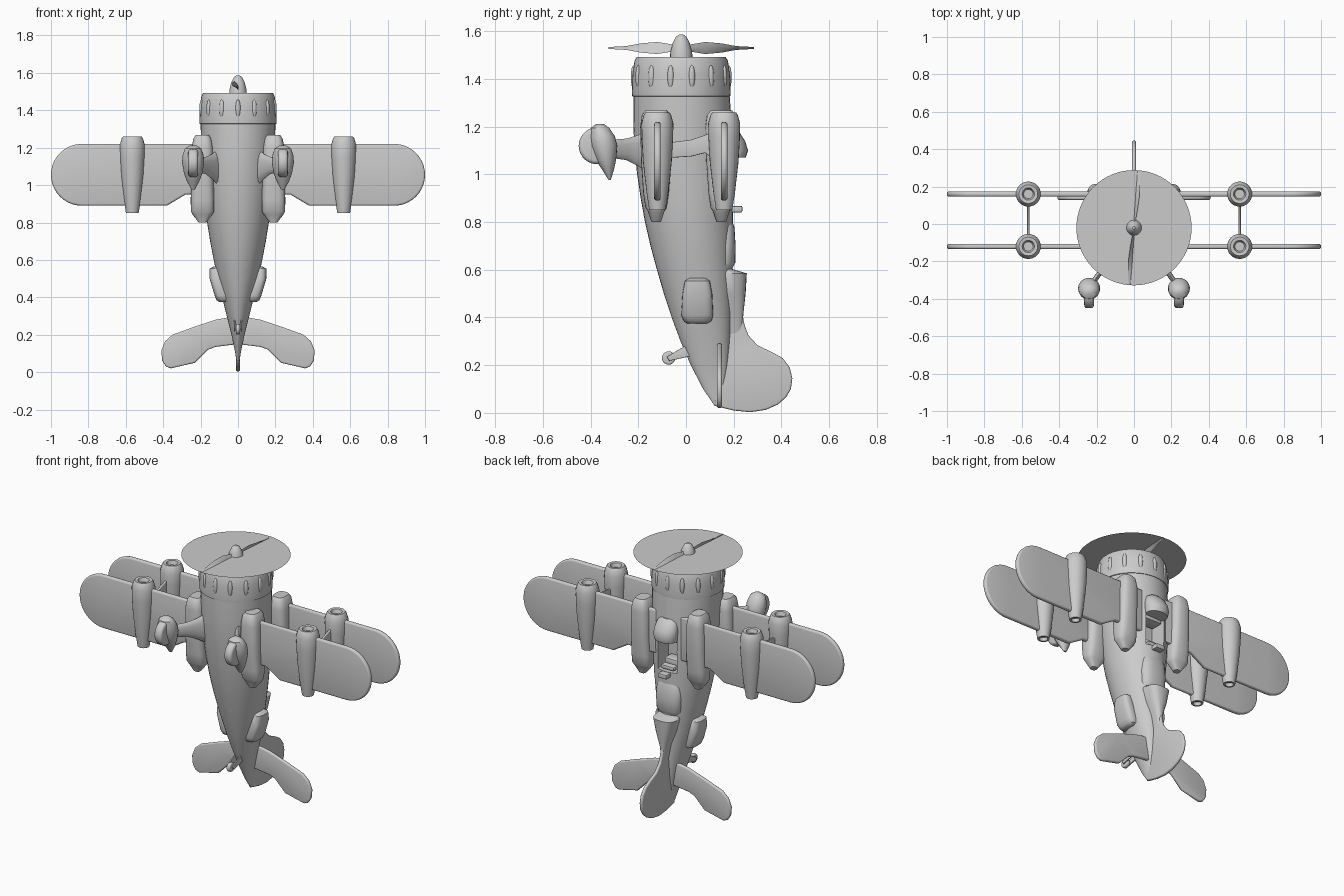
import bpy, bmesh, math
from math import sin, cos, pi, radians
from mathutils import Vector

if "Cube" in bpy.data.objects:
    bpy.data.objects.remove(bpy.data.objects["Cube"])

grey = bpy.data.materials.new("light_grey")
grey.diffuse_color = (0.6, 0.6, 0.6, 1)
grey.use_nodes = True
grey.node_tree.nodes["Principled BSDF"].inputs["Base Color"].default_value = grey.diffuse_color
CY = -0.02  # engine axis


def finish(name, bm, angle=40, fix=True):
    if fix:
        bmesh.ops.recalc_face_normals(bm, faces=bm.faces)
    me = bpy.data.meshes.new(name)
    bm.to_mesh(me)
    bm.free()
    me.materials.append(grey)
    ob = bpy.data.objects.new(name, me)
    bpy.context.collection.objects.link(ob)
    shade(ob, angle)
    return ob


def shade(ob, angle=40):
    bpy.ops.object.select_all(action='DESELECT')
    ob.select_set(True)
    bpy.context.view_layer.objects.active = ob
    bpy.ops.object.shade_smooth_by_angle(angle=radians(angle))


def skin(name, rings, angle=40):
    """Bridge a list of point rings and cap both ends."""
    bm = bmesh.new()
    vs = [[bm.verts.new(p) for p in r] for r in rings]
    n = len(vs[0])
    for a, b in zip(vs, vs[1:]):
        for i in range(n):
            j = (i + 1) % n
            bm.faces.new((a[i], a[j], b[j], b[i]))
    bm.faces.new(vs[0])
    bm.faces.new(vs[-1])
    return finish(name, bm, angle)


def hull(name, stations, n=32, power=2.0, angle=40):
    """Stations: z, front y, back y, centre x, half width."""
    rings = []
    for z, y0, y1, xc, rx in stations:
        ring = []
        for i in range(n):
            a = 2 * pi * i / n
            c, s = cos(a), sin(a)
            px = math.copysign(abs(c) ** (2 / power), c)
            py = math.copysign(abs(s) ** (2 / power), s)
            ring.append((xc + rx * px, (y0 + y1) / 2 + (y1 - y0) / 2 * py, z))
        rings.append(ring)
    return skin(name, rings, angle)


def lathe(name, profile, x, y, n=32, angle=35):
    return hull(name, [(z, y - r, y + r, x, r) for r, z in profile], n, 2, angle)


def plate(name, pts, plane, at, thick, bevel):
    """Flat outline in the xz or yz plane with rounded rim."""
    bm = bmesh.new()
    place = (lambda p, d: (p[0], at + d, p[1])) if plane == 'xz' else (lambda p, d: (at + d, p[0], p[1]))
    f = bm.faces.new([bm.verts.new(place(p, -thick / 2)) for p in pts])
    ext = bmesh.ops.extrude_face_region(bm, geom=[f])
    shift = (0, thick, 0) if plane == 'xz' else (thick, 0, 0)
    bmesh.ops.translate(bm, vec=shift, verts=[v for v in ext['geom'] if isinstance(v, bmesh.types.BMVert)])
    bmesh.ops.recalc_face_normals(bm, faces=bm.faces)
    caps = [f for f in bm.faces if len(f.verts) == len(pts)]
    rim = list({e for f in caps for e in f.edges})
    bmesh.ops.bevel(bm, geom=rim, offset=bevel, segments=3, profile=0.5, affect='EDGES', clamp_overlap=True)
    return finish(name, bm, 50)


def box(name, lo, hi, bevel=0.0):
    bm = bmesh.new()
    bmesh.ops.create_cube(bm, size=1)
    for v in bm.verts:
        v.co = [(a + b) / 2 + c * (b - a) for a, b, c in zip(lo, hi, v.co)]
    if bevel:
        bmesh.ops.bevel(bm, geom=bm.edges[:], offset=bevel, segments=2, profile=0.5, affect='EDGES')
    return finish(name, bm)


# fuselage with open cockpit
fuselage = hull("fuselage", [
    (z, a, b, 0, r) for z, a, b, r in (
        (1.33, -.22, .183, .2), (1.2, -.221, .193, .197), (1.1, -.215, .196, .192), (1.0, -.205, .197, .185),
        (.9, -.19, .197, .177), (.8, -.172, .197, .165), (.7, -.149, .196, .149), (.6, -.122, .195, .13),
        (.5, -.093, .193, .109), (.4, -.06, .19, .085), (.3, -.023, .184, .06), (.2, .02, .175, .035),
        (.1, .072, .16, .014), (.03, .12, .145, .005))], 40)
cutter = box("cockpit_cutter", (-.065, .08, .87), (.065, .4, 1.1))
cutter.hide_render = True
cut = fuselage.modifiers.new("cockpit", 'BOOLEAN')
cut.object = cutter
cut.solver = 'EXACT'
bpy.context.view_layer.objects.active = fuselage
bpy.ops.object.modifier_apply(modifier=cut.name)
bpy.data.objects.remove(cutter)
shade(fuselage)

# cockpit fittings, windscreen and rear deck
box("seat_base", (-.045, .08, .89), (.045, .15, .93), .008)
box("seat_back", (-.045, .08, .875), (.045, .185, .9), .008)
box("instrument_panel", (-.06, .09, 1.05), (.06, .17, 1.09), .005)
box("headrest", (-.03, .18, .84), (.03, .236, .868), .006)
hull("windscreen", [(z, .14, b, 0, r) for z, b, r in (
    (1.07, .25, .07), (1.1, .26, .074), (1.14, .248, .073), (1.18, .222, .062), (1.2, .2, .04))], 24)
hull("rear_deck", [(z, .1, b, 0, r) for z, b, r in (
    (.81, .19, .055), (.78, .203, .08), (.7, .208, .085), (.63, .207, .08), (.6, .19, .07))], 24, 2.6)
hull("tail_hump", [(z, .1, b, 0, r) for z, b, r in (
    (.61, .17, .06), (.585, .255, .075), (.5, .25, .055), (.42, .241, .028), (.33, .235, .01))], 24, 2.8)

# cowling with cooling bulges
lathe("cowling", [(.185, 1.31), (.19, 1.325), (.206, 1.328), (.207, 1.345), (.204, 1.42), (.196, 1.475),
                  (.187, 1.492), (.172, 1.492), (.16, 1.47), (.05, 1.465)], 0, CY, 48)
for i in range(14):
    a = 2 * pi * i / 14 + pi / 2
    bm = bmesh.new()
    bmesh.ops.create_uvsphere(bm, u_segments=10, v_segments=8, radius=1)
    for v in bm.verts:
        r, t = .2 + v.co.x * .012, v.co.y * .014
        v.co = (r * cos(a) - t * sin(a), CY + r * sin(a) + t * cos(a), 1.408 + v.co.z * .05)
    finish("cowling_bulge", bm)

# spinner, blades and spinning disc
lathe("spinner", [(.048, 1.46), (.046, 1.51), (.036, 1.55), (.022, 1.577), (.008, 1.587)], 0, CY, 20)
for s in (-1, 1):
    rings = []
    for t, w, tw in ((.02, .012, 75), (.1, .028, 65), (.17, .025, 50), (.23, .016, 30), (.305, .006, 10)):
        c = Vector((cos(radians(tw)) * s, 0, sin(radians(tw)))) * w
        d = Vector((-sin(radians(tw)) * s, 0, cos(radians(tw)))) * .004
        o = Vector((s * t * .08, CY + s * t, 1.53))
        rings.append([o + c, o + d, o - c, o - d])
    skin("propeller_blade", rings, 60)
bm = bmesh.new()
bmesh.ops.create_circle(bm, cap_ends=True, segments=64, radius=.308)
for v in bm.verts:
    v.co += Vector((0, CY, 1.53))
bm.normal_update()
if bm.faces[:][0].normal.z < 0:
    bmesh.ops.reverse_faces(bm, faces=bm.faces[:])
finish("propeller_disc", bm, fix=False)

# wings, root fairings, engine pods and struts
tip = [(.835 + .165 * cos(a), 1.055 + .165 * sin(a)) for a in (pi / 2 - pi * k / 20 for k in range(21))]
wing = [(.08, 1.22)] + tip + [(.38, .89), (.28, .95), (.08, .95)]
tail = [(.0, .29), (.06, .291), (.12, .28), (.24, .24), (.35, .2), (.39, .165), (.41, .115), (.405, .06),
        (.385, .03), (.36, .02), (.33, .027), (.23, .05), (.16, .12), (.12, .135), (.0, .15)]
strut = [(-.12, 1.18), (-.06, 1.135), (.02, 1.145), (.08, 1.165), (.16, 1.2),
         (.16, 1.03), (.08, 1.09), (.02, 1.075), (-.06, 1.07), (-.12, 1.03)]
for s in (-1, 1):
    for label, y in (("lower", -.12), ("upper", .16)):
        plate(label + "_wing", [(s * x, z) for x, z in wing], 'xz', y, .028, .011)
        yc = y - .005 if label == "lower" else y - .012
        hull(label + "_root_fairing", [(z, yc - h, yc + h, s * .19, r) for z, h, r in (
            (1.268, .045, .035), (1.25, .06, .048), (1.2, .067, .058), (1.05, .063, .06), (.92, .054, .063),
            (.86, .045, .062), (.845, .035, .055), (.8, .02, .02))], 24, 3)
        lathe(label + "_engine_pod", [(.025, 1.235), (.033, 1.258), (.05, 1.26), (.057, 1.25), (.067, 1.215),
              (.066, 1.15), (.06, 1.05), (.045, .92), (.034, .85), (.024, .85), (.02, .87)], s * .565, y, 24)
    plate("wing_strut", [(y, z) for y, z in strut], 'yz', s * .565, .012, .004)
    plate("tailplane", [(s * x, z) for x, z in tail], 'xz', .14, .022, .009)

    # side blisters on the rear fuselage
    hull("side_blister", [(z, a, b, s * (o - .04), .04) for z, a, b, o in (
        (.565, .01, .085, .13), (.553, -.005, .1, .152), (.5, -.015, .11, .152), (.41, -.02, .114, .125),
        (.385, -.01, .107, .115), (.375, .005, .09, .1))], 24, 3.2)

    # landing gear
    rings = []
    for x, y, z0, z1, w in ((.11, -.15, 1.0, 1.19, .025), (.14, -.2, 1.035, 1.165, .017),
                            (.175, -.25, 1.06, 1.15, .014), (.225, -.32, 1.07, 1.145, .014)):
        ring = []
        for k in range(12):
            a = 2 * pi * k / 12
            ring.append((s * (x + w * .8 * cos(a)), y + w * .6 * cos(a), (z0 + z1) / 2 + (z1 - z0) / 2 * sin(a)))
        rings.append(ring)
    skin("gear_leg", rings, 60)
    hull("wheel_fairing", [(z, a, b, s * .24, r) for z, a, b, r in (
        (1.212, -.375, -.345, .018), (1.195, -.4, -.322, .044), (1.16, -.405, -.298, .056),
        (1.12, -.4, -.288, .059), (1.06, -.378, -.293, .048), (1.02, -.352, -.302, .033),
        (.977, -.325, -.315, .01))], 24)
    circle = [(-.373 + .077 * cos(a), 1.12 + .077 * sin(a)) for a in (2 * pi * k / 28 for k in range(28))]
    plate("main_wheel", circle, 'yz', s * .24, .052, .016)
    plate("tail_fork", [(.03, .3), (.03, .24), (-.07, .218), (-.08, .235), (-.04, .26)], 'yz', s * .018, .008, .002)

# tail wheel and fin
plate("tail_wheel", [(-.073 + .028 * cos(k * pi / 10), .23 + .028 * sin(k * pi / 10)) for k in range(20)],
      'yz', 0, .024, .007)
fin = [(.17, .42), (.238, .41), (.245, .37), (.262, .325), (.3, .283), (.36, .255), (.405, .23), (.435, .19),
       (.446, .145), (.44, .1), (.42, .065), (.385, .035), (.335, .013), (.27, .003), (.2, .01), (.12, .03), (.12, .2)]
plate("tail_fin", fin, 'yz', 0, .02, .008)
